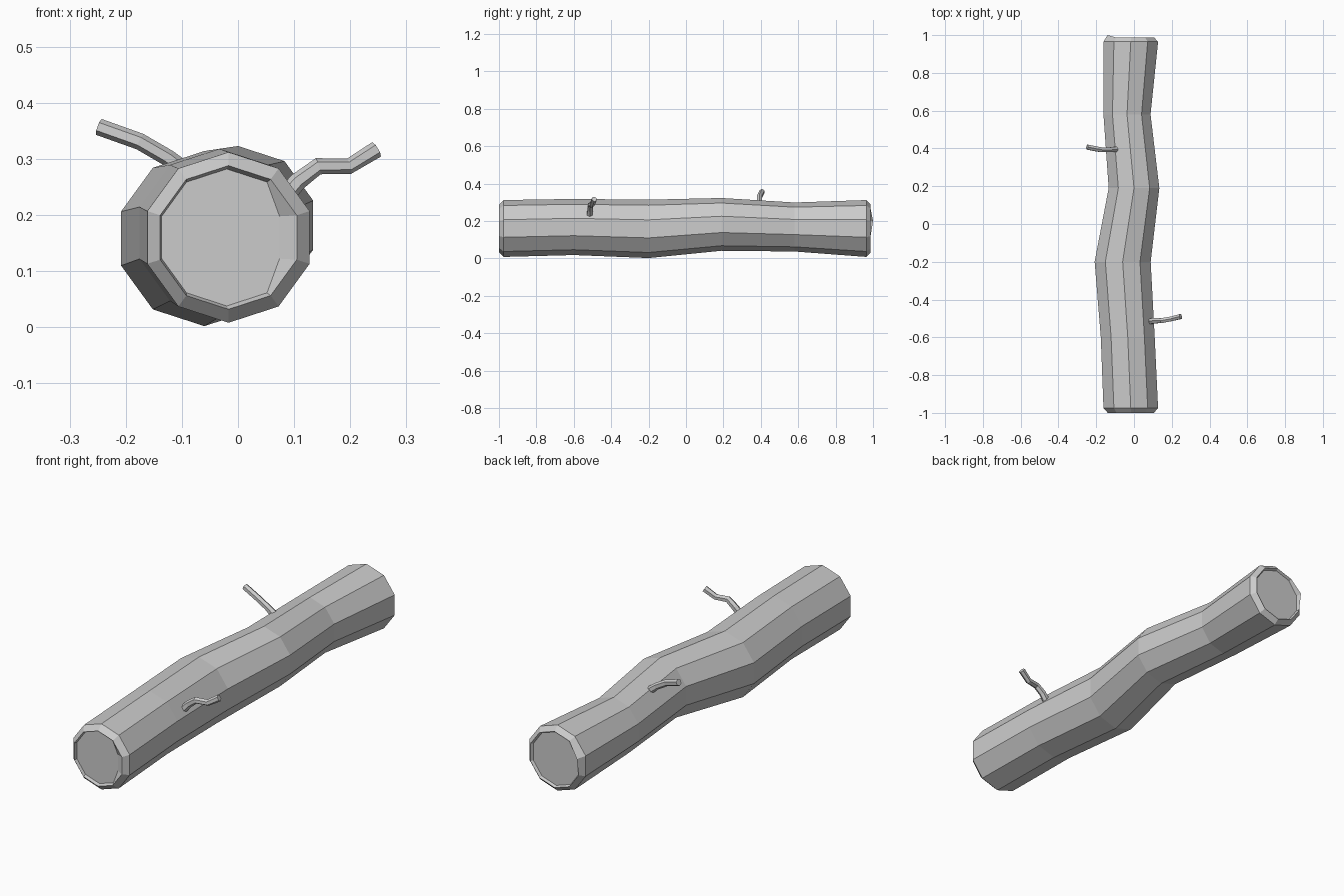
import bpy, bmesh, math
from mathutils import Vector

if "Cube" in bpy.data.objects:
    bpy.data.objects.remove(bpy.data.objects["Cube"])


def ring(bm, center, radius, sides, u, v):
    """Add one loop of vertices around a centre in the u/v plane."""
    out = []
    for k in range(sides):
        a = math.pi / 2 + 2 * math.pi * k / sides
        out.append(bm.verts.new(Vector(center) + radius * (math.cos(a) * u + math.sin(a) * v)))
    return out


def skin(bm, rings):
    """Bridge successive loops and close both ends."""
    n = len(rings[0])
    for a, b in zip(rings, rings[1:]):
        for i in range(n):
            j = (i + 1) % n
            bm.faces.new((a[i], a[j], b[j], b[i]))
    bm.faces.new(rings[0])
    bm.faces.new(rings[-1])


def finish(bm, name):
    bmesh.ops.recalc_face_normals(bm, faces=bm.faces)
    me = bpy.data.meshes.new(name)
    bm.to_mesh(me)
    bm.free()
    ob = bpy.data.objects.new(name, me)
    bpy.context.collection.objects.link(ob)
    return ob


# Log: (x, y, z, radius) with chamfered, recessed cut ends
log = [
    (-0.02, -0.985, 0.16, 0.122),
    (-0.017, -1.0, 0.16, 0.128),
    (-0.017, -0.975, 0.16, 0.152),
    (-0.033, -0.6, 0.168, 0.15),
    (-0.06, -0.2, 0.158, 0.156),
    (0.0, 0.19, 0.182, 0.141),
    (-0.037, 0.58, 0.168, 0.131),
    (-0.017, 0.965, 0.16, 0.152),
    (-0.017, 0.987, 0.16, 0.13),
    (-0.018, 0.975, 0.16, 0.124),
]
bm = bmesh.new()
X, Z = Vector((1, 0, 0)), Vector((0, 0, 1))
rings = [ring(bm, p[:3], p[3], 10, X, Z) for p in log]
rings[8][2].co.y = 1.0            # splintered corner on the back cut
for k in (7, 8):                  # chipped side of the front cut
    rings[0][k].co.x -= 0.022
skin(bm, rings)
finish(bm, "log")


# Twigs: bent, tapering six-sided tubes
def twig(name, path):
    pts = [Vector(p[:3]) for p in path]
    bm = bmesh.new()
    rs = []
    for i, p in enumerate(pts):
        t = (pts[min(i + 1, len(pts) - 1)] - pts[max(i - 1, 0)]).normalized()
        u = Vector((0, 1, 0))
        u = (u - t * u.dot(t)).normalized()
        rs.append(ring(bm, p, path[i][3], 6, u, t.cross(u)))
    skin(bm, rs)
    finish(bm, name)


twig("right_twig", [(0.085, -0.515, 0.235, 0.017), (0.107, -0.512, 0.26, 0.016),
                    (0.143, -0.512, 0.287, 0.015), (0.198, -0.502, 0.287, 0.014),
                    (0.247, -0.49, 0.317, 0.015)])
twig("left_twig", [(-0.095, 0.395, 0.278, 0.017), (-0.125, 0.393, 0.302, 0.015),
                   (-0.175, 0.393, 0.331, 0.015), (-0.248, 0.407, 0.357, 0.015)])
